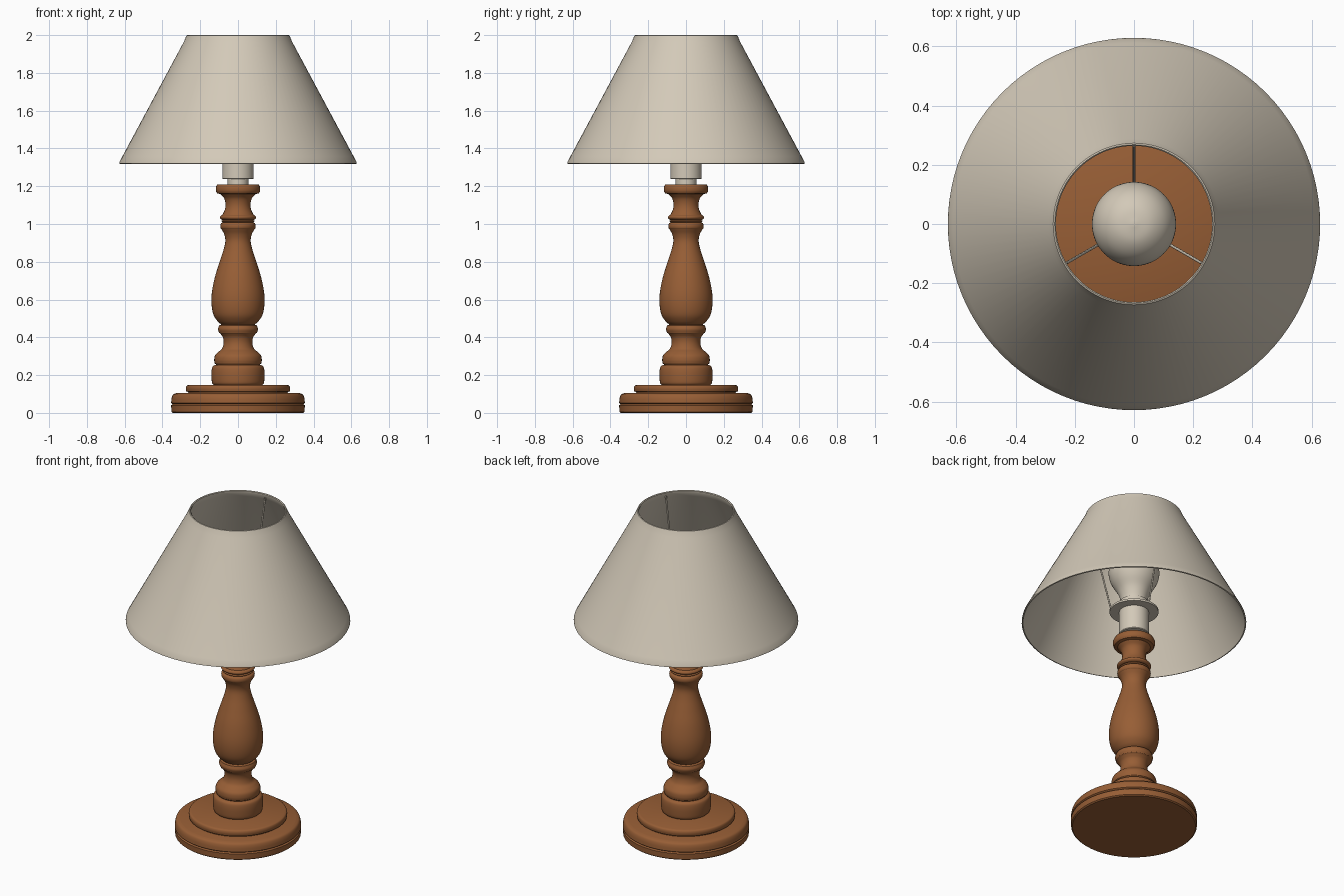
import bpy, bmesh, math
from mathutils import Vector

cube = bpy.data.objects.get("Cube")
if cube:
    bpy.data.objects.remove(cube, do_unlink=True)


def material(name, rgb):
    m = bpy.data.materials.new(name)
    m.use_nodes = True
    m.diffuse_color = (*rgb, 1)
    m.node_tree.nodes["Principled BSDF"].inputs["Base Color"].default_value = (*rgb, 1)
    return m


wood = material("warm brown wood", (0.31, 0.112, 0.036))
cream = material("cream", (0.65, 0.585, 0.48))


def smooth_path(pts, steps=5):
    """Catmull-Rom curve through profile points."""
    p = [Vector(q) for q in pts]
    p = [2 * p[0] - p[1]] + p + [2 * p[-1] - p[-2]]
    out = []
    for a, b, c, d in zip(p, p[1:], p[2:], p[3:]):
        for i in range(steps):
            t = i / steps
            out.append(0.5 * (2 * b + (c - a) * t + (2 * a - 5 * b + 4 * c - d) * t * t
                              + (3 * b - a - 3 * c + d) * t ** 3))
    return out + [p[-2]]


def finish(obj, mat, angle):
    obj.data.materials.append(mat)
    bpy.ops.object.select_all(action="DESELECT")
    obj.select_set(True)
    bpy.context.view_layer.objects.active = obj
    bpy.ops.object.shade_smooth_by_angle(angle=math.radians(angle))


def lathe(name, profile, mat, closed=False, angle=35, sides=72):
    """Turn an (r, z) profile about the z axis."""
    bm = bmesh.new()
    verts = [bm.verts.new((r, 0, z)) for r, z in profile]
    loop = verts + verts[:1] if closed else verts
    edges = [bm.edges.new(pair) for pair in zip(loop, loop[1:])]
    bmesh.ops.spin(bm, geom=verts + edges, cent=(0, 0, 0), axis=(0, 0, 1),
                   angle=math.tau, steps=sides, use_duplicate=False)
    bmesh.ops.remove_doubles(bm, verts=bm.verts, dist=0.0003)
    bmesh.ops.recalc_face_normals(bm, faces=bm.faces)
    mesh = bpy.data.meshes.new(name)
    bm.to_mesh(mesh)
    bm.free()
    obj = bpy.data.objects.new(name, mesh)
    bpy.context.collection.objects.link(obj)
    finish(obj, mat, angle)
    return obj


def capped(points):
    """Close a profile onto the axis at both ends."""
    return [(0, points[0][1])] + list(points) + [(0, points[-1][1])]


# Stepped round base with rounded shoulders
lathe("base_plate", capped([(0.345, 0), (0.352, 0.006), (0.354, 0.04), (0.346, 0.046), (0.354, 0.052),
                            *smooth_path([(0.354, 0.055), (0.351, 0.08), (0.343, 0.097), (0.325, 0.105)])]), wood)
lathe("base_step", capped([(0.262, 0.1), (0.264, 0.111),
                           *smooth_path([(0.274, 0.113), (0.276, 0.13), (0.272, 0.143), (0.262, 0.148)])]), wood)

# Turned column: foot ring, cove, vase and top collar
lathe("column_foot", capped(smooth_path([(0.128, 0.147), (0.137, 0.158), (0.14, 0.185), (0.14, 0.22),
                                         (0.135, 0.244), (0.122, 0.254)])), wood)
lathe("column_cove", capped([(0.115, 0.252), (0.118, 0.258),
                             *smooth_path([(0.123, 0.262), (0.126, 0.28), (0.122, 0.303), (0.105, 0.322),
                                           (0.085, 0.34), (0.076, 0.37), (0.08, 0.4), (0.094, 0.42)]),
                             *smooth_path([(0.1, 0.424), (0.106, 0.443), (0.1, 0.463)]),
                             (0.088, 0.468)]), wood)
lathe("column_vase", capped(smooth_path([(0.086, 0.466), (0.108, 0.485), (0.13, 0.52), (0.14, 0.575),
                                         (0.138, 0.64), (0.122, 0.72), (0.097, 0.8), (0.076, 0.865),
                                         (0.067, 0.91), (0.073, 0.945), (0.088, 0.974)])), wood)
for i, (low, high, r) in enumerate([(0.97, 1.008, 0.094), (1.006, 1.024, 0.088), (1.022, 1.048, 0.096)]):
    mid = (low + high) / 2
    lathe(f"column_ring_{i + 1}", capped(smooth_path([(r - 0.012, low), (r - 0.003, low + 0.006), (r, mid),
                                                      (r - 0.003, high - 0.006), (r - 0.012, high)], 3)), wood)
lathe("column_collar", capped([*smooth_path([(0.084, 1.046), (0.07, 1.075), (0.066, 1.105), (0.073, 1.135),
                                             (0.092, 1.158)]),
                               *smooth_path([(0.11, 1.162), (0.117, 1.175), (0.117, 1.195), (0.11, 1.208)], 3),
                               (0.1, 1.21)]), wood)

# Lamp holder with flange
lathe("holder_neck", capped([(0.055, 1.2), (0.055, 1.245)]), cream)
lathe("holder", capped([(0.08, 1.238), (0.083, 1.242), (0.083, 1.385), (0.137, 1.385), (0.137, 1.397),
                        (0.083, 1.397), (0.08, 1.45)]), cream)

# Light bulb
lathe("bulb", [(0, 1.44)] + smooth_path([(0.072, 1.44), (0.076, 1.47), (0.092, 1.515), (0.122, 1.565),
                                         (0.138, 1.605), (0.142, 1.645), (0.133, 1.694), (0.105, 1.741),
                                         (0.06, 1.773), (0, 1.785)]), cream)

# Hollow conical shade with rolled rims
lathe("lampshade", [(0.622, 1.318), (0.629, 1.32), (0.627, 1.33), (0.612, 1.358), (0.288, 1.962), (0.277, 1.988),
                    (0.273, 1.998), (0.268, 2.0), (0.264, 1.996), (0.265, 1.985), (0.28, 1.958),
                    (0.604, 1.354), (0.616, 1.33)], cream, closed=True, sides=96)

# Three wires carrying the shade from the flange
for i in range(3):
    a = math.radians(90 + 120 * i)
    radial = Vector((math.cos(a), math.sin(a), 0))
    start = radial * 0.13 + Vector((0, 0, 1.39))
    end = radial * 0.266 + Vector((0, 0, 1.975))
    d = end - start
    bpy.ops.mesh.primitive_cylinder_add(vertices=10, radius=0.005, depth=d.length, location=(start + end) / 2,
                                        rotation=d.to_track_quat("Z", "Y").to_euler())
    bpy.context.object.name = f"shade_wire_{i + 1}"
    finish(bpy.context.object, cream, 40)
